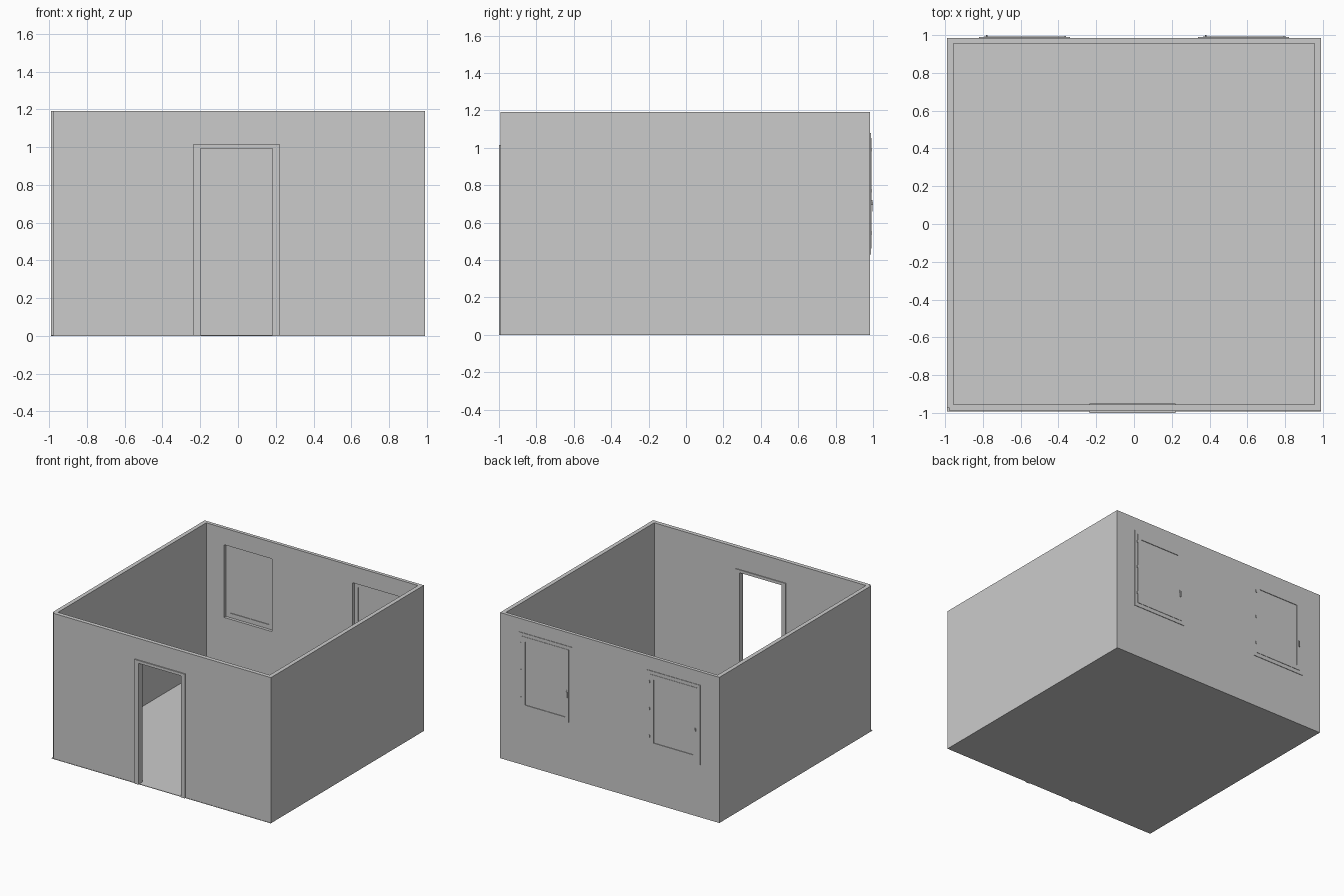
import bpy

if "Cube" in bpy.data.objects:
    bpy.data.objects.remove(bpy.data.objects["Cube"])


def box(name, x, y, z):
    """Box from (min, max) pairs on each axis."""
    bpy.ops.mesh.primitive_cube_add(size=1, location=(sum(x) / 2, sum(y) / 2, sum(z) / 2))
    ob = bpy.context.object
    ob.name = name
    ob.scale = (x[1] - x[0], y[1] - y[0], z[1] - z[0])
    bpy.ops.object.transform_apply(location=False, rotation=False, scale=True)
    return ob


def cut(ob, x, z):
    """Cut a rectangular opening through a part along y."""
    cutter = box("opening_cutter", x, (-0.2 + ob.location.y, 0.2 + ob.location.y), z)
    mod = ob.modifiers.new("opening", 'BOOLEAN')
    mod.operation = 'DIFFERENCE'
    mod.solver = 'EXACT'
    mod.object = cutter
    bpy.context.view_layer.objects.active = ob
    bpy.ops.object.modifier_apply(modifier=mod.name)
    bpy.data.objects.remove(cutter, do_unlink=True)
    return ob


OUT, INN, TOP = 0.991, 0.957, 1.19      # outer and inner wall faces, wall height
BACK = 0.985
DOOR = (-0.205, 0.19)
WINDOWS = {"left": -0.58, "right": 0.58}

# floor and side walls; the left wall stops short, leaving a notch at the front corner
box("floor", (-OUT, OUT), (-0.993, BACK), (0, 0.004))
box("left_wall", (-OUT, -INN), (-0.975, BACK), (0, TOP))
box("right_wall", (INN, OUT), (-0.991, BACK), (0, TOP))

# front wall with doorway, lined by a thin trim on both faces
front = box("front_wall", (-0.976, INN), (-0.991, -INN), (0, TOP))
cut(front, DOOR, (-0.1, 1.0))
trim = box("door_frame", (-0.235, 0.22), (-1.0, -0.950), (0, 1.015))
cut(trim, (DOOR[0] + 0.007, DOOR[1] - 0.007), (-0.1, 0.992))

# back wall with two window openings
back = box("back_wall", (-INN, INN), (INN, BACK), (0, TOP))
for cx in WINDOWS.values():
    cut(back, (cx - 0.215, cx + 0.215), (0.46, 1.054))

# each window: outer trim, sash, pane, three hinges and a handle
for side, cx in WINDOWS.items():
    def span(half):
        return (cx - half, cx + half)

    frame = box(side + "_window_frame", span(0.24), (0.982, 0.989), (0.43, 1.08))
    cut(frame, span(0.214), (0.461, 1.053))
    sash = box(side + "_window_sash", span(0.214), (0.979, 0.992), (0.461, 1.053))
    cut(sash, span(0.18), (0.497, 1.015))
    box(side + "_window_pane", span(0.18), (0.984, 0.987), (0.497, 1.015))
    for i, hz in enumerate((0.545, 0.77, 0.99)):
        box(f"{side}_hinge_{i + 1}", (cx + 0.211, cx + 0.221), (0.988, 0.995), (hz - 0.01, hz + 0.01))
    hx = cx - 0.2
    box(side + "_handle_base", (hx - 0.005, hx + 0.005), (0.991, 0.997), (0.695, 0.72))
    box(side + "_handle_lever", (hx - 0.005, hx + 0.005), (0.996, 1.0), (0.66, 0.71))
